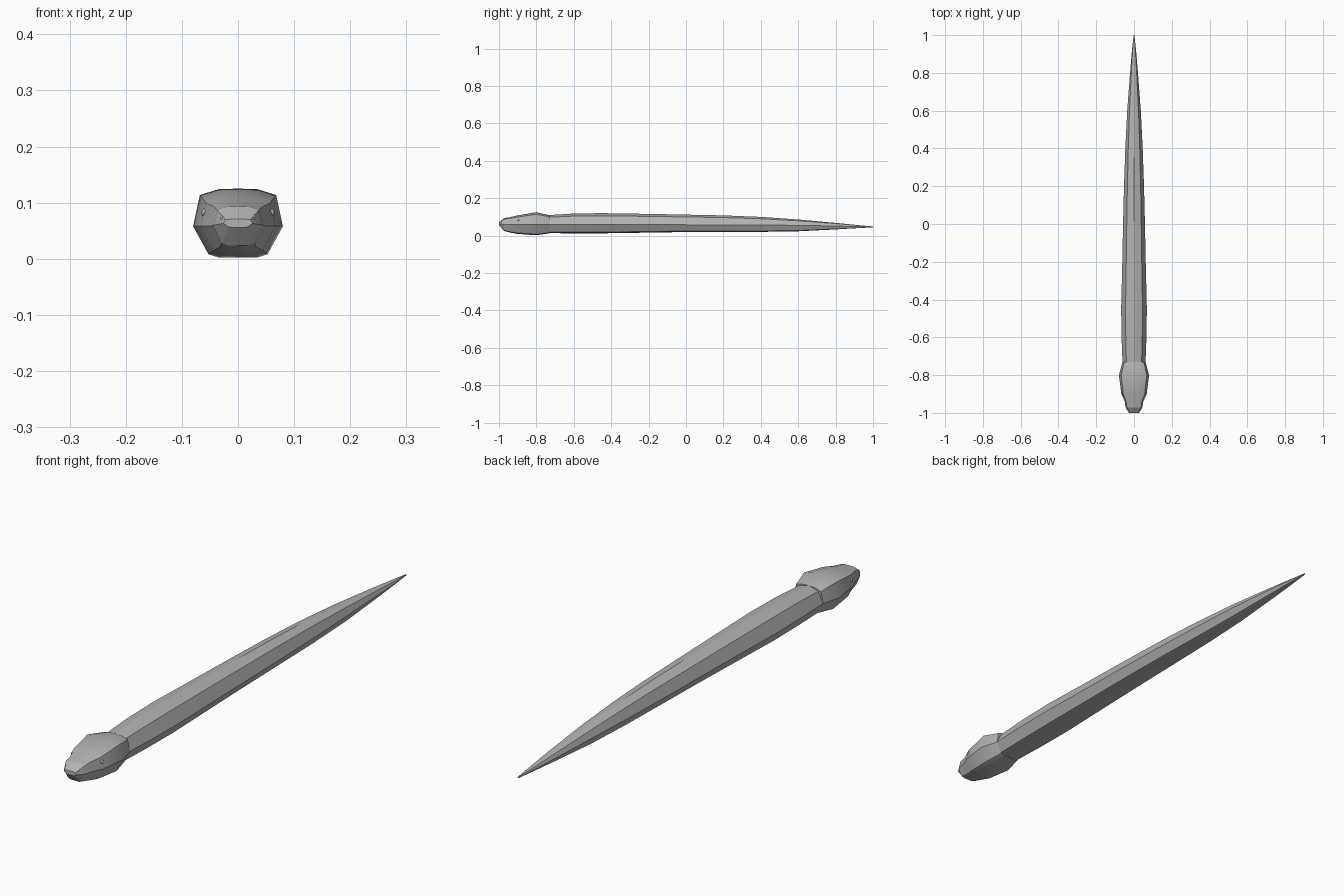
import bpy, bmesh
from mathutils import Vector

if "Cube" in bpy.data.objects:
    bpy.data.objects.remove(bpy.data.objects["Cube"])

grey = bpy.data.materials.new("scale grey")
grey.diffuse_color = (0.45, 0.45, 0.45, 1)
grey.use_nodes = True
grey.node_tree.nodes["Principled BSDF"].inputs["Base Color"].default_value = grey.diffuse_color

# half cross-sections, top to bottom: (fraction of half width, fraction of height)
BODY = [(0, 1), (.33, .89), (.66, .77), (1, 0), (.68, -.86), (.36, -.96), (0, -1)]
HEAD = [(0, 1), (.42, .99), (.85, .83), (1, 0), (.66, -.89), (.42, -1), (0, -1)]

# rings: y, half width, bottom z, side z, top z
HEAD_RINGS = [(-1.0, .026, .056, .063, .071), (-.972, .044, .024, .06, .093),
              (-.94, .049, .016, .058, .099), (-.90, .067, .009, .058, .108),
              (-.80, .080, .002, .058, .125), (-.73, .061, .012, .058, .109)]
BODY_RINGS = [(-.73, .061, .013, .058, .110), (-.6, .066, .012, .058, .118),
              (-.45, .068, .012, .058, .120), (-.2, .062, .016, .058, .116),
              (0, .058, .019, .058, .112), (.2, .053, .020, .057, .108),
              (.4, .046, .020, .056, .100), (.6, .036, .023, .055, .086),
              (.8, .021, .033, .051, .068), (.92, .011, .040, .048, .056),
              (1.0, .002, .044, .046, .049)]


def finish(name, bm, angle=0.45):
    bmesh.ops.recalc_face_normals(bm, faces=bm.faces)
    mesh = bpy.data.meshes.new(name)
    bm.to_mesh(mesh)
    bm.free()
    mesh.materials.append(grey)
    obj = bpy.data.objects.new(name, mesh)
    bpy.context.collection.objects.link(obj)
    bpy.ops.object.select_all(action='DESELECT')
    obj.select_set(True)
    bpy.context.view_layer.objects.active = obj
    bpy.ops.object.shade_smooth_by_angle(angle=angle)
    return obj


def loft(name, rings, half):
    """Skin mirrored cross-sections along y and cap both ends."""
    section = half + [(-x, t) for x, t in half[-2:0:-1]]
    bm = bmesh.new()
    loops = []
    for y, w, low, mid, top in rings:
        loops.append([bm.verts.new((x * w, y, mid + t * ((top - mid) if t > 0 else (mid - low))))
                      for x, t in section])
    n = len(section)
    for a, b in zip(loops, loops[1:]):
        for i in range(n):
            j = (i + 1) % n
            bm.faces.new((a[i], a[j], b[j], b[i]))
    bm.faces.new(loops[0])
    bm.faces.new(loops[-1])
    return finish(name, bm)


# head and tapering body
head = loft("head", HEAD_RINGS, HEAD)
body = loft("body", BODY_RINGS, BODY)


def bead(name, guess, size):
    """Small flattened bead seated on the head surface."""
    _, loc, nor, _ = head.closest_point_on_mesh(Vector(guess))
    bm = bmesh.new()
    bmesh.ops.create_uvsphere(bm, u_segments=8, v_segments=6, radius=1)
    obj = finish(name, bm, 1.0)
    obj.location = loc
    obj.rotation_euler = nor.to_track_quat('Z', 'Y').to_euler()
    obj.scale = size


# eyes and nostrils
for side, s in (("left", 1), ("right", -1)):
    bead(side + "_eye", (s * .06, -.898, .083), (.007, .007, .004))
    bead(side + "_nostril", (s * .03, -.99, .074), (.003, .004, .0015))
